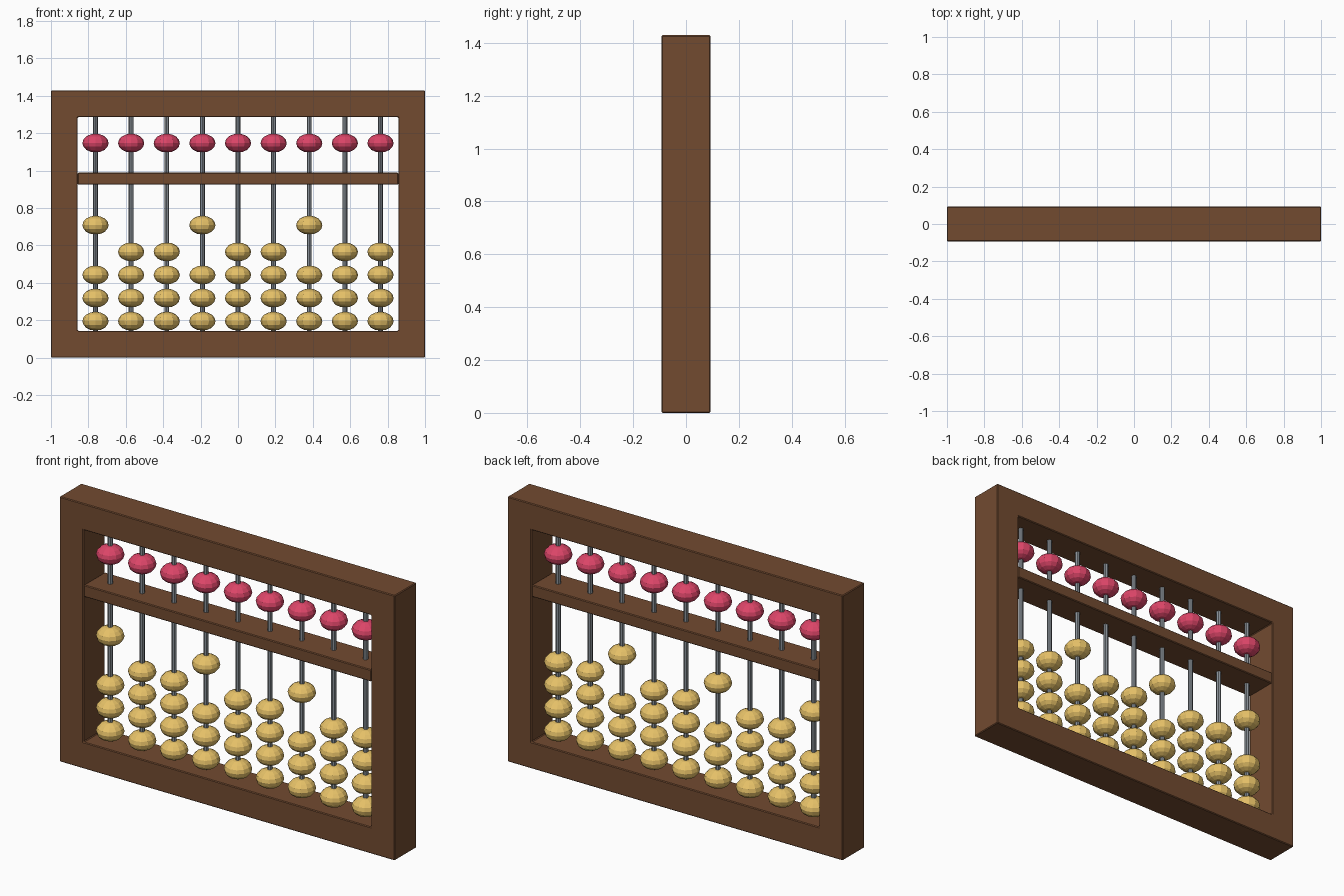
import bpy, bmesh, math
from mathutils import Matrix

if "Cube" in bpy.data.objects:
    bpy.data.objects.remove(bpy.data.objects["Cube"])

U = 1 / 7            # frame bar thickness
H = 10 * U           # overall height
D = 0.186            # frame depth


def material(name, rgb):
    m = bpy.data.materials.new(name)
    m.diffuse_color = (*rgb, 1)
    m.use_nodes = True
    m.node_tree.nodes["Principled BSDF"].inputs["Base Color"].default_value = m.diffuse_color
    return m


wood = material("wood", (0.17, 0.07, 0.03))
steel = material("steel", (0.26, 0.29, 0.32))
gold = material("gold", (0.80, 0.54, 0.14))
red = material("red", (0.72, 0.06, 0.14))


def finish(name, bm, mat, bevel=0):
    me = bpy.data.meshes.new(name)
    bmesh.ops.recalc_face_normals(bm, faces=bm.faces[:])
    bm.to_mesh(me)
    bm.free()
    me.materials.append(mat)
    ob = bpy.data.objects.new(name, me)
    bpy.context.collection.objects.link(ob)
    if bevel:
        mod = ob.modifiers.new("bevel", 'BEVEL')
        mod.width = bevel
        mod.segments = 1
        mod.limit_method = 'ANGLE'
    return ob


def rect(bm, x, z0, z1, y):
    return [bm.verts.new((a, y, c)) for a, c in ((-x, z0), (x, z0), (x, z1), (-x, z1))]


# Frame: one rectangular ring with depth
bm = bmesh.new()
of, inf = rect(bm, 1, 0, H, -D / 2), rect(bm, 1 - U, U, H - U, -D / 2)
ob_, inb = rect(bm, 1, 0, H, D / 2), rect(bm, 1 - U, U, H - U, D / 2)
for i in range(4):
    j = (i + 1) % 4
    for a, b in ((of, inf), (inf, inb), (inb, ob_), (ob_, of)):
        bm.faces.new((a[i], a[j], b[j], b[i]))
finish("frame", bm, wood, 0.004)

# Divider bar between upper and lower beads
bm = bmesh.new()
bmesh.ops.create_cube(bm, size=1, matrix=Matrix.Translation((0, 0, 0.957))
                      @ Matrix.Diagonal((2 - 2 * U, 0.18, 0.064, 1)))
finish("divider_bar", bm, wood, 0.004)


def bead(name, x, z, mat):
    bm = bmesh.new()
    bmesh.ops.create_uvsphere(bm, u_segments=12, v_segments=8, radius=0.07,
                              matrix=Matrix.Translation((x, 0, z))
                              @ Matrix.Diagonal((1, 1, 0.72, 1)))
    finish(name, bm, mat)


# Nine columns: rod, one upper bead, four lower beads
for i in range(9):
    x = (i - 4) * U * 4 / 3
    bm = bmesh.new()
    bmesh.ops.create_cone(bm, cap_ends=True, segments=8, radius1=0.013, radius2=0.013,
                          depth=H - 2 * U + 0.02, matrix=Matrix.Translation((x, 0, H / 2)))
    finish(f"rod_{i + 1}", bm, steel)
    bead(f"upper_bead_{i + 1}", x, 1.147, red)
    for k in range(4):
        lift = U if k == 3 and i % 3 == 0 else 0
        bead(f"lower_bead_{i + 1}_{k + 1}", x, 0.195 + k * 0.1235 + lift, gold)
